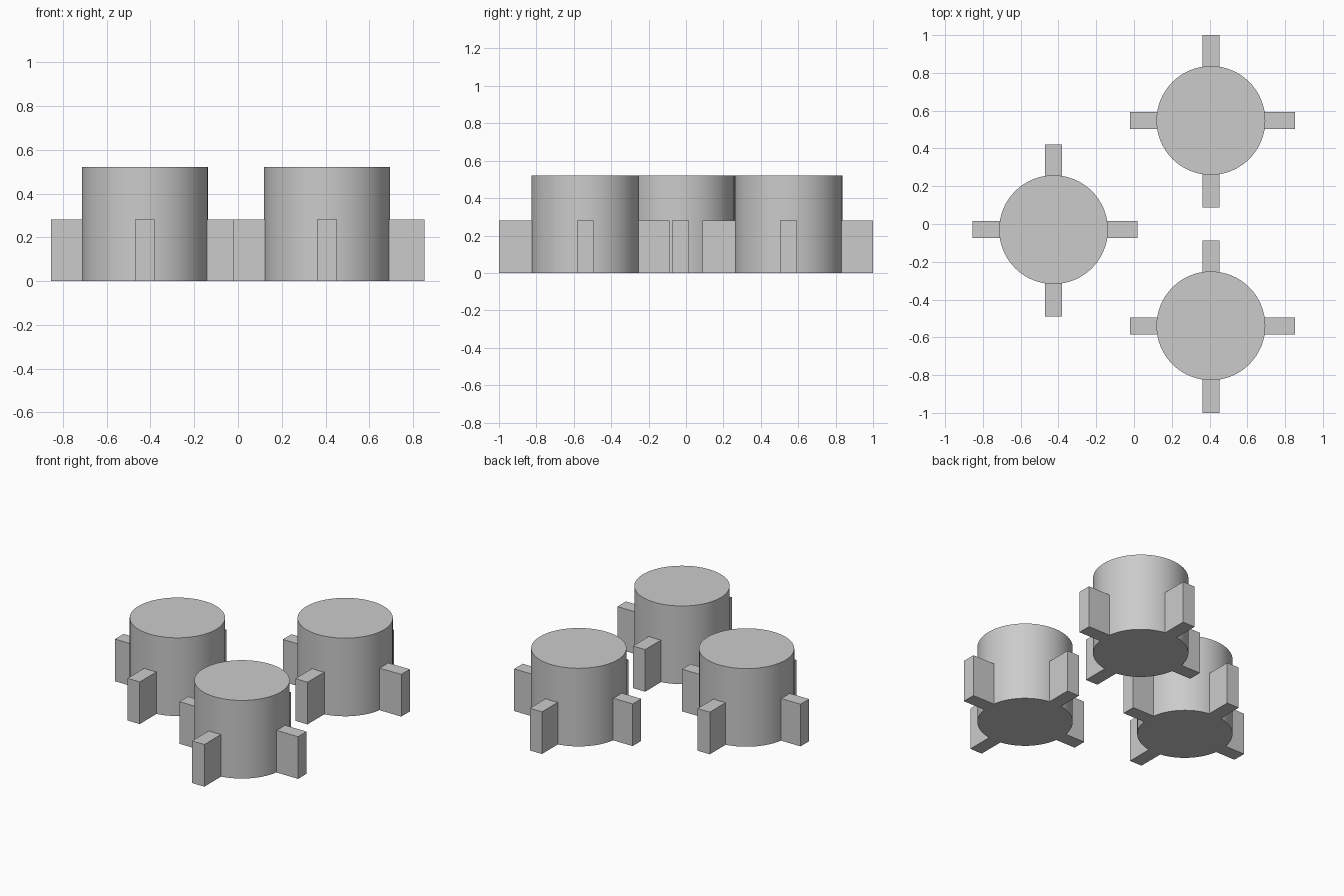
import bpy
from math import radians

if "Cube" in bpy.data.objects:
    bpy.data.objects.remove(bpy.data.objects["Cube"])

RADIUS, HEIGHT = 0.288, 0.521
TAB_WIDTH, TAB_HEIGHT = 0.09, 0.281
INSET = 0.283  # tabs start just under the drum surface

def drum(name, x, y):
    bpy.ops.mesh.primitive_cylinder_add(vertices=64, radius=RADIUS, depth=HEIGHT,
                                        location=(x, y, HEIGHT / 2))
    ob = bpy.context.object
    ob.name = name
    bpy.ops.object.shade_smooth_by_angle(angle=radians(30))

def tab(name, x, y, dx, dy, reach):
    # upright block running outward from the drum wall
    mid, length = (INSET + reach) / 2, reach - INSET
    bpy.ops.mesh.primitive_cube_add(size=1, location=(x + dx * mid, y + dy * mid, TAB_HEIGHT / 2))
    ob = bpy.context.object
    ob.name = name
    ob.scale = (length if dx else TAB_WIDTH, length if dy else TAB_WIDTH, TAB_HEIGHT)
    bpy.ops.object.transform_apply(location=False, rotation=False, scale=True)

# three drums in a triangle, each with four side tabs
stations = {"left": (-0.426, -0.03), "back_right": (0.407, 0.548), "front_right": (0.407, -0.539)}
tabs = {"right": (1, 0, 0.445), "left": (-1, 0, 0.429),
        "back": (0, 1, 0.452), "front": (0, -1, 0.461)}

for place, (x, y) in stations.items():
    drum(f"{place}_drum", x, y)
    for side, (dx, dy, reach) in tabs.items():
        tab(f"{place}_drum_{side}_tab", x, y, dx, dy, reach)
